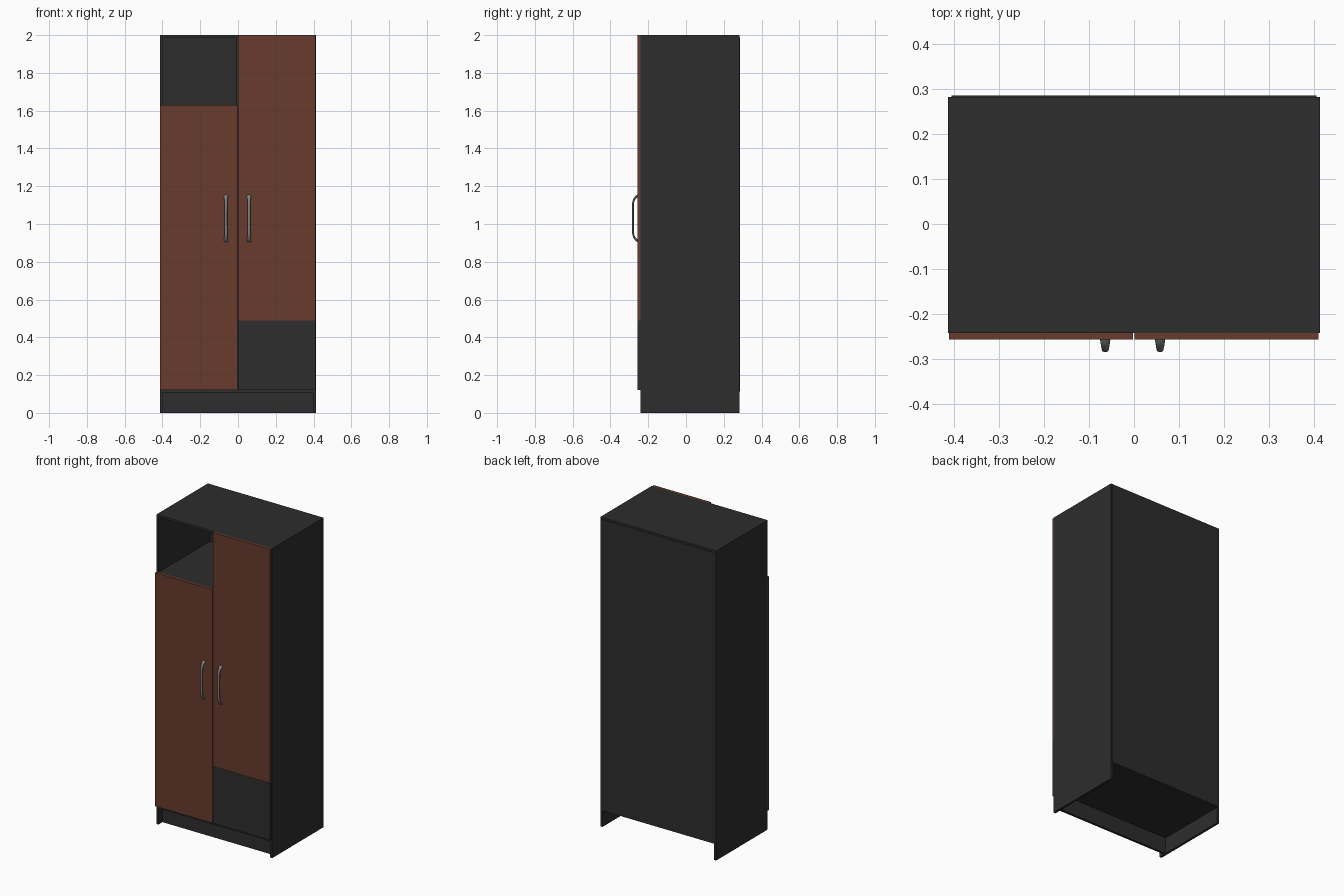
import bpy, bmesh, math
from mathutils import Vector

if "Cube" in bpy.data.objects:
    bpy.data.objects.remove(bpy.data.objects["Cube"])


def material(name, rgb):
    m = bpy.data.materials.new(name)
    m.diffuse_color = (*rgb, 1.0)
    m.use_nodes = True
    m.node_tree.nodes["Principled BSDF"].inputs["Base Color"].default_value = m.diffuse_color
    return m


DARK = material("dark charcoal", (0.026, 0.026, 0.026))
BROWN = material("red brown", (0.136, 0.044, 0.027))
METAL = material("grey metal", (0.2, 0.215, 0.22))


def add_object(name, bm, mat):
    mesh = bpy.data.meshes.new(name)
    bmesh.ops.recalc_face_normals(bm, faces=bm.faces)
    bm.to_mesh(mesh)
    bm.free()
    mesh.materials.append(mat)
    ob = bpy.data.objects.new(name, mesh)
    bpy.context.collection.objects.link(ob)
    return ob


def box(name, x, y, z, mat):
    """Box from (min, max) ranges on each axis."""
    bm = bmesh.new()
    bmesh.ops.create_cube(bm, size=1)
    for v in bm.verts:
        v.co = Vector([(r[0] + r[1]) / 2 + c * (r[1] - r[0])
                       for r, c in zip((x, y, z), v.co)])
    return add_object(name, bm, mat)


T = 0.015                      # board thickness
W = 0.414                      # half width
FRONT, BACK = -0.242, 0.283
DOOR = (-0.257, FRONT)
IN = W - T

# Carcass
box("left_side", (-W, -IN), (FRONT, BACK), (0, 2), DARK)
box("right_side", (IN, W), (FRONT, BACK), (0, 2), DARK)
box("top_board", (-IN, IN), (FRONT, BACK), (2 - T, 2), DARK)
box("bottom_board", (-IN, IN), (FRONT, BACK), (0.12 - T, 0.12), DARK)
box("back_panel", (-0.406, 0.406), (BACK, 0.286), (0.112, 1.988), DARK)
box("plinth", (-IN, IN), (FRONT + 0.04, FRONT + 0.04 + T), (0, 0.12 - T), DARK)
box("centre_divider", (-T / 2, T / 2), (FRONT, BACK), (0.12, 2 - T), DARK)
box("niche_shelf", (-IN, -T / 2), (FRONT, BACK), (1.63 - T, 1.63), DARK)
box("lower_shelf", (T / 2, IN), (FRONT, BACK), (0.49 - T, 0.49), DARK)

# Doors and dark lower front
box("left_door", (-0.412, -0.002), DOOR, (0.12, 1.63), BROWN)
box("right_door", (0.001, 0.41), DOOR, (0.49, 2), BROWN)
box("lower_drawer_front", (0.001, 0.41), DOOR, (0.12, 0.489), DARK)


# Bow handles: elliptical section swept along a bracket path
def handle(name, cx):
    zc = 1.03
    # y, z offset, half width, half thickness
    half = [(-0.257, 0.118, 0.0115, 0.008), (-0.264, 0.114, 0.0105, 0.0065),
            (-0.273, 0.102, 0.009, 0.0055), (-0.278, 0.091, 0.008, 0.005),
            (-0.280, 0.080, 0.0075, 0.005), (-0.2805, 0.04, 0.0072, 0.0045)]
    path = half + [(y, -z, w, t) for y, z, w, t in reversed(half)]
    bm = bmesh.new()
    rings, n = [], 12
    for i, (y, z, w, t) in enumerate(path):
        a, b = path[max(i - 1, 0)], path[min(i + 1, len(path) - 1)]
        tan = Vector((0, b[0] - a[0], b[1] - a[1])).normalized()
        if i in (0, len(path) - 1):          # ends sit flat on the door
            tan = Vector((0, -1 if i == 0 else 1, 0))
        side = Vector((1, 0, 0))
        nor = tan.cross(side)
        rings.append([bm.verts.new(Vector((cx, y, zc + z))
                      + side * w * math.cos(2 * math.pi * k / n)
                      + nor * t * math.sin(2 * math.pi * k / n)) for k in range(n)])
    for r, s in zip(rings, rings[1:]):
        for k in range(n):
            bm.faces.new((r[k], r[(k + 1) % n], s[(k + 1) % n], s[k]))
    bm.faces.new(rings[0])
    bm.faces.new(rings[-1])
    ob = add_object(name, bm, METAL)
    bpy.ops.object.select_all(action='DESELECT')
    ob.select_set(True)
    bpy.context.view_layer.objects.active = ob
    bpy.ops.object.shade_smooth_by_angle(angle=math.radians(40))


handle("left_handle", -0.064)
handle("right_handle", 0.058)
